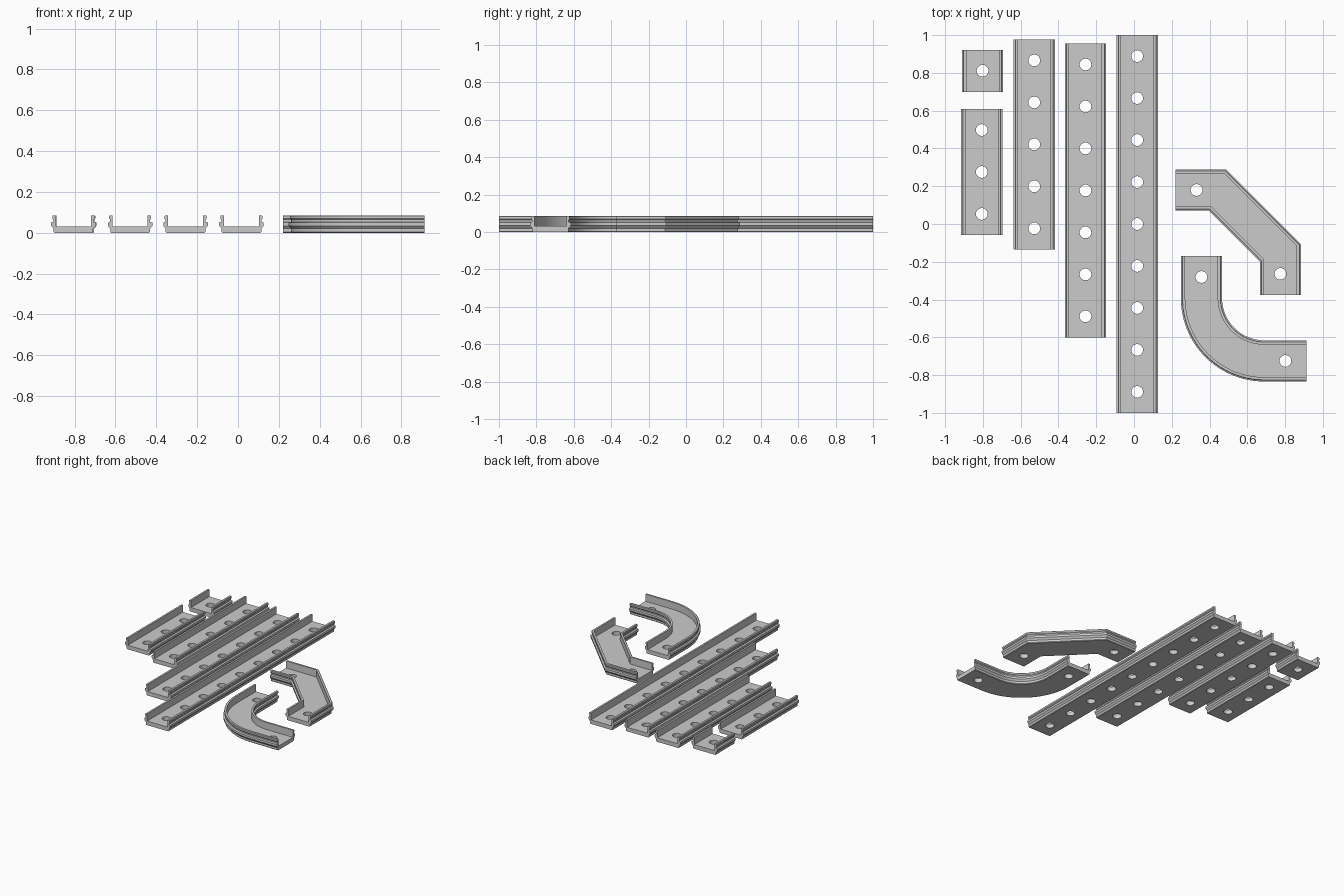
import bpy, bmesh, math
from mathutils import Vector

if "Cube" in bpy.data.objects:
    bpy.data.objects.remove(bpy.data.objects["Cube"])

UNIT = 2 / 9          # spacing of the mounting holes
HOLE_RADIUS = 0.031

grey = bpy.data.materials.new("plastic grey")
grey.use_nodes = True
colour = (0.6, 0.6, 0.6, 1)
grey.diffuse_color = colour
grey.node_tree.nodes["Principled BSDF"].inputs["Base Color"].default_value = colour

# Right half of the channel section: underside, outer ridge, snap lip, inner wall, floor
half = [(0.093, 0), (0.097, 0.004), (0.097, 0.02), (0.109, 0.034), (0.109, 0.05),
        (0.098, 0.054), (0.098, 0.064), (0.103, 0.07), (0.103, 0.082), (0.1, 0.085),
        (0.086, 0.085), (0.086, 0.031)]
section = half + [(-x, z) for x, z in reversed(half)]


def channel(name, path, holes):
    """Sweep the section along a flat path with mitred corners, then drill the floor."""
    path = [Vector(p) for p in path]
    bm = bmesh.new()
    rings = []
    for i, p in enumerate(path):
        before = (p - path[i - 1]).normalized() if i else (path[1] - p).normalized()
        after = (path[i + 1] - p).normalized() if i < len(path) - 1 else before
        tangent = (before + after).normalized()
        side = Vector((tangent.y, -tangent.x)) / tangent.dot(before)
        rings.append([bm.verts.new((*(p + side * x), z)) for x, z in section])
    n = len(section)
    for a, b in zip(rings, rings[1:]):
        for j in range(n):
            k = (j + 1) % n
            bm.faces.new((a[j], a[k], b[k], b[j]))
    bm.faces.new(rings[0])
    bm.faces.new(rings[-1])
    bmesh.ops.recalc_face_normals(bm, faces=bm.faces)
    mesh = bpy.data.meshes.new(name)
    bm.to_mesh(mesh)
    bm.free()
    mesh.materials.append(grey)
    obj = bpy.data.objects.new(name, mesh)
    bpy.context.collection.objects.link(obj)

    # One cutter mesh holds all the drill cylinders
    bm = bmesh.new()
    for x, y in holes:
        made = bmesh.ops.create_cone(bm, cap_ends=True, segments=32, radius1=HOLE_RADIUS,
                                     radius2=HOLE_RADIUS, depth=0.1)
        bmesh.ops.translate(bm, verts=made["verts"], vec=(x, y, 0.02))
    cut_mesh = bpy.data.meshes.new("hole_cutter")
    bm.to_mesh(cut_mesh)
    bm.free()
    cutter = bpy.data.objects.new("hole_cutter", cut_mesh)
    cutter.hide_render = True
    bpy.context.collection.objects.link(cutter)

    mod = obj.modifiers.new("holes", "BOOLEAN")
    mod.operation = "DIFFERENCE"
    mod.solver = "EXACT"
    mod.object = cutter
    bpy.ops.object.select_all(action="DESELECT")
    bpy.context.view_layer.objects.active = obj
    obj.select_set(True)
    bpy.ops.object.modifier_apply(modifier=mod.name)
    bpy.data.objects.remove(cutter)
    bpy.ops.object.shade_smooth_by_angle(angle=math.radians(20))


# Straight channels: units long, centre x, front end y
for units, x, y in [(1, -0.802, 0.7), (3, -0.806, -0.058), (5, -0.528, -0.134),
                    (7, -0.257, -0.6), (9, 0.017, -1)]:
    channel(f"straight_channel_{units}", [(x, y), (x, y + units * UNIT)],
            [(x, y + (i + 0.5) * UNIT) for i in range(units)])

# Channel with two mitred bends
channel("diagonal_channel",
        [(0.22, 0.18), (0.22 + UNIT, 0.18), (0.775, -0.375 + UNIT), (0.775, -0.375)],
        [(0.22 + UNIT / 2, 0.18), (0.775, -0.375 + UNIT / 2)])

# Quarter-turn channel with straight ends
radius = 1.5 * UNIT
cx, cy = 0.357 + radius, -0.725 + radius
arc = [(cx - radius * math.cos(t), cy - radius * math.sin(t))
       for t in (i * math.pi / 48 for i in range(25))]
channel("curved_channel", [(0.357, cy + UNIT)] + arc + [(cx + UNIT, -0.725)],
        [(0.357, cy + UNIT / 2), (cx + UNIT / 2, -0.725)])
